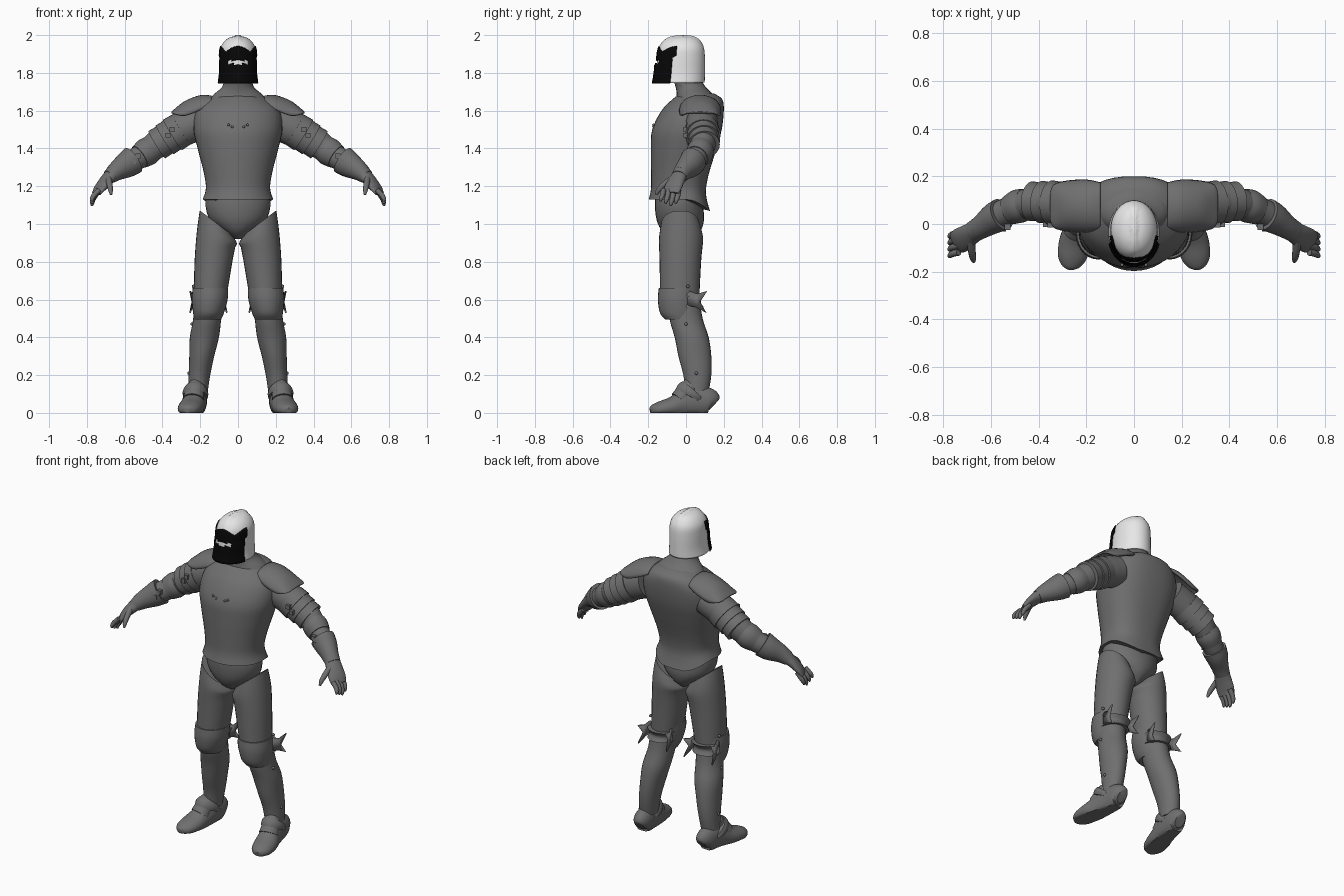
import bpy, bmesh, math
from mathutils import Vector

cube = bpy.data.objects.get("Cube")
if cube:
    bpy.data.objects.remove(cube)


def material(name, value):
    mat = bpy.data.materials.new(name)
    mat.use_nodes = True
    color = (value, value, value, 1)
    mat.diffuse_color = color
    bsdf = mat.node_tree.nodes["Principled BSDF"]
    bsdf.inputs["Base Color"].default_value = color
    bsdf.inputs["Roughness"].default_value = 0.6
    return mat


STEEL = material("dark steel", 0.16)
WHITE = material("white enamel", 0.8)
BLACK = material("black", 0.002)
UP = Vector((0, 0, 1))


def finish(name, bm, mat, mirror=False, thickness=0):
    bmesh.ops.recalc_face_normals(bm, faces=bm.faces)
    mesh = bpy.data.meshes.new(name)
    bm.to_mesh(mesh)
    bm.free()
    mesh.materials.append(mat)
    obj = bpy.data.objects.new(name, mesh)
    bpy.context.collection.objects.link(obj)
    if thickness:
        mod = obj.modifiers.new("thickness", 'SOLIDIFY')
        mod.thickness = thickness
    if mirror:
        mod = obj.modifiers.new("mirror", 'MIRROR')
        mod.use_mirror_merge = False
    bpy.ops.object.select_all(action='DESELECT')
    bpy.context.view_layer.objects.active = obj
    obj.select_set(True)
    bpy.ops.object.shade_smooth_by_angle(angle=math.radians(40))
    return obj


def smooth(stations, steps=4):
    """Catmull-Rom interpolation of a short list of stations."""
    pts = [stations[0]] + list(stations) + [stations[-1]]
    out = []
    for a, b, c, d in zip(pts, pts[1:], pts[2:], pts[3:]):
        for k in range(steps):
            t = k / steps
            out.append([q + t * (r - p + t * (2 * p - 5 * q + 4 * r - s + t * (3 * (q - r) + s - p))) / 2
                        for p, q, r, s in zip(a, b, c, d)])
    return out + [list(stations[-1])]


def skin(bm, rows, closed=True):
    for low, high in zip(rows, rows[1:]):
        n = len(low)
        for i in range(n if closed else n - 1):
            j = (i + 1) % n
            bm.faces.new((low[i], low[j], high[j], high[i]))


def tube(name, stations, mat=STEEL, upright=True, mirror=True, sides=28,
         back=2, tweak=None, cap=True, thickness=0):
    """Loft of rings (x, y, z, radius a, radius b)."""
    path = smooth(stations)
    bm = bmesh.new()
    rows = []
    for k, (x, y, z, ra, rb) in enumerate(path):
        u, v = Vector((1, 0, 0)), Vector((0, 1, 0))
        if not upright:
            before, after = path[max(k - 1, 0)], path[min(k + 1, len(path) - 1)]
            t = (Vector(after[:3]) - Vector(before[:3])).normalized()
            u = UP.cross(t).normalized()
            v = t.cross(u)
        row = []
        for i in range(sides):
            a = math.tau * i / sides
            c, s = math.cos(a), math.sin(a)
            e = 2 / back if s > 0 else 1
            co = Vector((x, y, z)) + u * ra * math.copysign(abs(c) ** e, c) + v * rb * math.copysign(abs(s) ** e, s)
            if tweak:
                tweak(co)
            co.z = max(co.z, 0)
            row.append(bm.verts.new(co))
        rows.append(row)
    skin(bm, rows)
    if cap:
        bm.faces.new(rows[0])
        bm.faces.new(rows[-1])
    return finish(name, bm, mat, mirror, thickness)


def ball(name, center, size, mirror=True):
    bm = bmesh.new()
    bmesh.ops.create_icosphere(bm, subdivisions=2, radius=size)
    bmesh.ops.translate(bm, verts=bm.verts, vec=center)
    return finish(name, bm, STEEL, mirror)


# Torso: cuirass with a dipping rear hem, neck and trunks
def hem(co):
    if co.z < 1.25 and co.y > 0:
        co.z -= 0.06 * (1.25 - co.z) / 0.12 * min(1, (co.y / 0.12) ** 2)


tube("cuirass", [(0, -.035, 1.13, .187, .162), (0, -.04, 1.19, .17, .145), (0, -.03, 1.28, .183, .155),
                 (0, -.012, 1.4, .214, .174), (0, .005, 1.5, .235, .184), (0, .035, 1.6, .222, .165),
                 (0, .06, 1.66, .16, .132), (0, .06, 1.69, .1, .09)],
     mirror=False, sides=40, back=2.5, tweak=hem)
tube("neck", [(0, .06, 1.63, .17, .125), (0, .05, 1.68, .135, .1), (0, .025, 1.725, .085, .08),
              (0, 0, 1.78, .072, .074), (0, -.02, 1.86, .07, .08)], mirror=False)
tube("trunks", [(0, -.035, 1.18, .16, .125), (0, -.037, 1.1, .172, .128), (0, -.03, 1.02, .148, .125),
                (0, -.025, .96, .08, .1), (0, -.02, .92, .02, .05)], mirror=False)
for z in (1.515, 1.525):
    ball("chest_rivet", (.03 if z < 1.52 else .05, -.172, z), .007)


# Legs: thigh plates with slanted tops, knee cops, greaves
def slant(co):
    co.z -= max(0, .2 - co.x) * max(0, co.z - .88) * 4


tube("thighs", [(.115, -.03, 1.07, .088, .1), (.112, -.026, .95, .107, .117),
                (.13, -.03, .8, .1, .11), (.147, -.033, .62, .087, .104)], tweak=slant)
tube("knee_cops", [(.146, -.04, .66, .094, .104), (.15, -.042, .6, .095, .107),
                   (.156, -.036, .53, .082, .102), (.16, -.028, .495, .071, .082)])
tube("greaves", [(.155, -.015, .62, .076, .085), (.163, 0, .5, .074, .088), (.178, .03, .4, .077, .09),
                 (.192, .047, .3, .066, .087), (.204, .06, .2, .057, .074), (.213, .058, .1, .051, .06)])

# Knee wings flare backwards from both sides of each knee
for side, x in (("outer", .238), ("inner", .075)):
    bm = bmesh.new()
    lean = .012 if side == "outer" else -.012
    outline = [(-.01, .61), (.02, .645), (.06, .63), (.112, .645), (.075, .588), (.108, .53), (.05, .56), (.01, .57)]
    rim = [bm.verts.new((x + lean * (y > .1) - lean * (y < .03), y, z)) for y, z in outline]
    bm.faces.new(rim)
    finish(side + "_knee_wings", bm, STEEL, True, .008)
tube("knee_back_bands", [(.15, .02, .62, .085, .075), (.152, .01, .59, .078, .068),
                         (.155, .015, .56, .083, .078)])
for x, y, z in ((.236, .01, .67), (.243, 0, .47), (.26, .055, .21)):
    ball("leg_rivet", (x, y, z), .009)

# Feet
tube("boots", [(.213, .15, .045, .03, .04), (.215, .125, .06, .05, .07), (.222, .05, .06, .056, .085),
               (.234, -.02, .045, .061, .07), (.248, -.08, .03, .067, .052), (.26, -.14, .02, .06, .04),
               (.266, -.175, .015, .04, .028), (.268, -.19, .012, .015, .015)], upright=False)
tube("ankle_bands", [(.226, .02, .085, .064, .085), (.225, .03, .103, .068, .086),
                     (.224, .042, .118, .06, .076)], upright=False)
tube("instep_plates", [(.236, -.035, .07, .058, .05), (.23, -.01, .1, .052, .05),
                       (.22, .03, .14, .045, .05)], upright=False)

# Arms: sleeve, overlapping upper plates, elbow guard, gauntlet
tube("arms", [(.2, .085, 1.54, .085, .09), (.31, .085, 1.495, .085, .092), (.41, .092, 1.435, .069, .078),
              (.5, .068, 1.368, .058, .064), (.58, .028, 1.32, .055, .056), (.67, -.03, 1.265, .04, .04)],
     upright=False)
start, step = Vector((.3, .086, 1.5)), Vector((.042, .003, -.026))
for i in range(3):
    a, r = start + step * i, .093 - .005 * i
    tube("upper_arm_plates", [(*a, r - .004, r), (*(a + step * 1.1), r + .001, r + .002)], upright=False)
tube("elbow_guards", [(.455, .082, 1.4, .066, .071), (.485, .074, 1.38, .071, .075),
                      (.52, .058, 1.356, .062, .066)], upright=False)
tube("gauntlet_cuffs", [(.555, .04, 1.338, .069, .076), (.59, .022, 1.314, .064, .07),
                        (.64, -.012, 1.282, .05, .053), (.68, -.036, 1.25, .044, .038)], upright=False)
tube("palms", [(.665, -.028, 1.265, .042, .036), (.7, -.052, 1.227, .049, .029),
               (.73, -.07, 1.19, .052, .022), (.748, -.08, 1.162, .046, .014)], upright=False)
for i in range(4):
    y = -.038 - .027 * i
    drop = .012 * abs(i - 1)
    tube("fingers", [(.735, y, 1.18, .014, .014), (.762, y - .006, 1.14 + drop / 2, .0135, .0135),
                     (.772, y - .014, 1.11 + drop, .011, .011), (.772, y - .017, 1.095 + drop, .005, .005)],
         upright=False, sides=10)
tube("thumbs", [(.685, -.07, 1.24, .018, .02), (.68, -.115, 1.21, .016, .016),
                (.675, -.145, 1.18, .013, .013), (.672, -.158, 1.155, .006, .006)], upright=False, sides=10)

# Buckles along the front of the arms
for x, y, z in ((.35, -.002, 1.5), (.37, 0, 1.47), (.53, -.012, 1.36), (.55, -.02, 1.33)):
    bm = bmesh.new()
    bmesh.ops.create_cube(bm, size=.025)
    bmesh.ops.translate(bm, verts=bm.verts, vec=(x, y, z))
    finish("arm_buckles", bm, STEEL, True)

# Pauldrons: arched shells over the shoulders
bm = bmesh.new()
rows = []
for x, top, width, drop in smooth([(.14, 1.68, .1, .05), (.2, 1.682, .112, .085),
                                   (.28, 1.652, .108, .085), (.335, 1.61, .092, .03), (.352, 1.594, .06, .008)]):
    angles = [math.radians(a) for a in range(-84, 85, 12)]
    rows.append([bm.verts.new((x, .075 + width * math.sin(a), top - drop * (1 - math.cos(a)))) for a in angles])
skin(bm, rows, closed=False)
finish("pauldrons", bm, STEEL, True, .012)

# Helmet: smooth open-bottomed shell with a faint crest
HELMET = [(0, -.035, 1.748, .108, .134), (0, -.03, 1.8, .101, .13), (0, -.026, 1.88, .099, .126),
          (0, -.024, 1.93, .094, .119), (0, -.022, 1.965, .074, .098), (0, -.018, 1.987, .045, .065),
          (0, -.015, 1.995, .012, .02)]


def crest(co):
    if co.z > 1.93 and abs(co.x) < .012:
        co.z += .005


shell = tube("helmet", HELMET, WHITE, mirror=False, sides=40, tweak=crest, cap=False, thickness=.008)
bm = bmesh.new()
bm.from_mesh(shell.data)
bmesh.ops.holes_fill(bm, edges=[e for e in bm.edges if e.is_boundary and e.verts[0].co.z > 1.9])
bm.to_mesh(shell.data)
bm.free()

# Visor: black plate wrapped round the front, scalloped top and an eye slit
profile = smooth(HELMET, 8)
bm = bmesh.new()
rows = []
COLS, ROWS = 36, 16
for r in range(ROWS + 1):
    row = []
    for c in range(COLS + 1):
        f = 2 * c / COLS - 1
        a = math.radians(70 * f)
        top = 1.912 + .03 * abs(math.cos(f * math.pi))
        z = 1.745 + (top - 1.745) * r / ROWS
        _, cy, _, rx, ry = min(profile, key=lambda p: abs(p[2] - z))
        if z > 1.885:
            a *= 1.12
        grow = .012 if z < 1.86 else .007
        row.append(bm.verts.new((math.sin(a) * (rx + .006), cy - math.cos(a) * (ry + grow), z)))
    rows.append(row)
skin(bm, rows, closed=False)
slit = [f for f in bm.faces if 1.848 < f.calc_center_median().z < 1.866 and abs(f.calc_center_median().x) < .052]
bmesh.ops.delete(bm, geom=slit, context='FACES')
finish("visor", bm, BLACK, False, .004)
